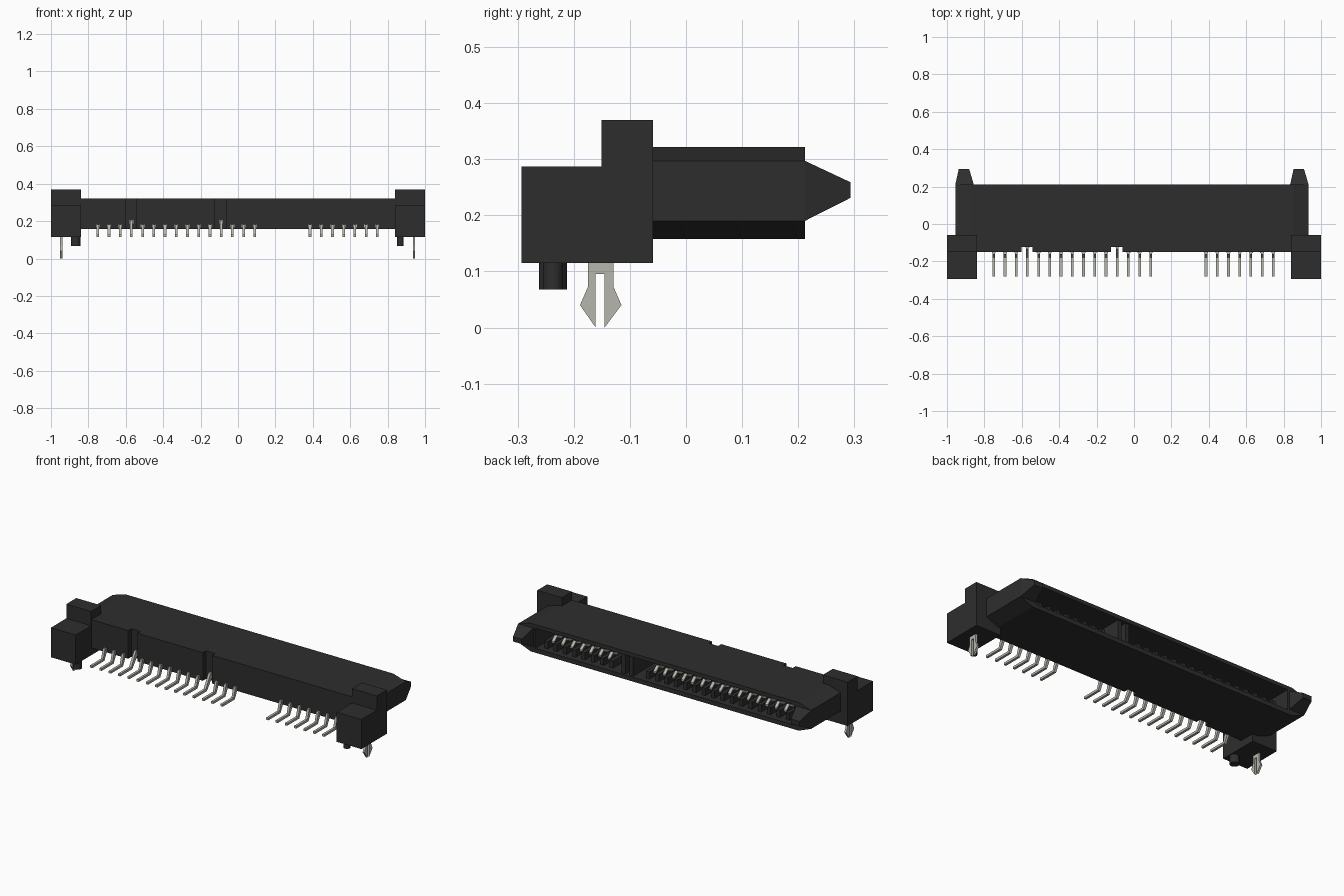
import bpy, bmesh, math
from mathutils import Matrix, Vector

cube = bpy.data.objects.get("Cube")
if cube:
    bpy.data.objects.remove(cube, do_unlink=True)


def material(name, rgb):
    m = bpy.data.materials.new(name)
    m.use_nodes = True
    m.diffuse_color = (*rgb, 1)
    m.node_tree.nodes["Principled BSDF"].inputs["Base Color"].default_value = (*rgb, 1)
    return m


BLACK = material("black plastic", (0.027, 0.027, 0.027))
METAL = material("tin metal", (0.47, 0.47, 0.42))


def finish(bm, name, mat):
    bmesh.ops.recalc_face_normals(bm, faces=bm.faces)
    me = bpy.data.meshes.new(name)
    bm.to_mesh(me)
    bm.free()
    me.materials.append(mat)
    ob = bpy.data.objects.new(name, me)
    bpy.context.collection.objects.link(ob)
    return ob


def add_box(bm, x, y, z):
    size = Matrix.Diagonal((x[1] - x[0], y[1] - y[0], z[1] - z[0], 1))
    mid = Vector(((x[0] + x[1]) / 2, (y[0] + y[1]) / 2, (z[0] + z[1]) / 2))
    bmesh.ops.create_cube(bm, size=1, matrix=Matrix.Translation(mid) @ size)


def boxes(name, mat, items):
    bm = bmesh.new()
    for it in items:
        add_box(bm, *it)
    return finish(bm, name, mat)


def add_prism(bm, pts, axis, a, b):
    """Extrude a closed profile along x (points are y, z) or y (points are x, z)."""
    def place(p, t):
        return (t, p[0], p[1]) if axis == "x" else (p[0], t, p[1])
    face = bm.faces.new([bm.verts.new(place(p, a)) for p in pts])
    ext = bmesh.ops.extrude_face_region(bm, geom=[face])
    off = Vector((b - a, 0, 0) if axis == "x" else (0, b - a, 0))
    bmesh.ops.translate(bm, verts=[v for v in ext["geom"] if isinstance(v, bmesh.types.BMVert)], vec=off)


def prism(name, mat, pts, axis, a, b):
    bm = bmesh.new()
    add_prism(bm, pts, axis, a, b)
    return finish(bm, name, mat)


def cut(ob, cutter):
    mod = ob.modifiers.new("cut", "BOOLEAN")
    mod.operation = "DIFFERENCE"
    mod.solver = "EXACT"
    mod.object = cutter
    cutter.hide_render = True
    bpy.context.view_layer.objects.active = ob
    bpy.ops.object.modifier_apply(modifier=mod.name)
    bpy.data.objects.remove(cutter, do_unlink=True)


XL, XR = -0.955, 0.933              # outer ends of the shroud
ZB, ZT = 0.158, 0.322               # shroud bottom and top
POWER = [-0.75 + 0.06 * i for i in range(15)]
SIGNAL = [0.385 + 0.06 * i for i in range(7)]
PINS = POWER + SIGNAL
NOTCHES = (-0.572, -0.092)

# Rear shroud with sloped ends and an open mouth at the back
shroud = prism("shroud", BLACK, [
    (XL, 0.19), (XL + 0.08, ZB), (XR - 0.08, ZB), (XR, 0.19),
    (XR, 0.297), (XR - 0.08, ZT), (XL + 0.08, ZT), (XL, 0.297)], "y", -0.06, 0.212)
cut(shroud, boxes("mouth_cutter", BLACK, [((-0.845, 0.823), (0.0, 0.3), (0.183, 0.3))]))

# Front wall with two vertical notches
wall = boxes("front_wall", BLACK, [((-0.85, 0.85), (-0.15, -0.06), (ZB, ZT))])
cut(wall, boxes("notch_cutter", BLACK, [
    ((x - 0.03, x + 0.03), (-0.2, -0.122), (0.1, 0.4)) for x in NOTCHES]))

# Key divider inside the mouth and the comb that separates the contacts
boxes("key_divider", BLACK, [((0.2, 0.225), (0.0, 0.2), (0.183, 0.3)),
                             ((0.25, 0.275), (0.0, 0.2), (0.183, 0.3))])
boxes("contact_comb", BLACK, [
    ((x + s * 0.03 - 0.011, x + s * 0.03 + 0.011), (0.0, 0.18), (0.183, 0.225))
    for x in PINS for s in (-1, 1) if s == 1 or x in (POWER[0], SIGNAL[0])])

# Contact blades inside the mouth
bm = bmesh.new()
for x in PINS:
    add_prism(bm, [(-0.01, 0.222), (0.1, 0.222), (0.13, 0.238), (0.16, 0.215),
                   (0.16, 0.225), (0.13, 0.25), (0.1, 0.234), (-0.01, 0.234)],
              "x", x - 0.009, x + 0.009)
finish(bm, "contact_blades", METAL)

# Bent solder tails
bm = bmesh.new()
for x in PINS:
    notched = any(abs(x - n) < 0.01 for n in NOTCHES)
    top, y0 = (0.205, -0.118) if notched else (0.183, -0.146)
    add_prism(bm, [(y0, top), (y0 - 0.016, top), (-0.178, 0.128), (-0.28, 0.128),
                   (-0.28, 0.115), (-0.168, 0.115), (y0, top - 0.025)],
              "x", x - 0.007, x + 0.007)
    add_box(bm, (x - 0.01, x + 0.01), (y0 - 0.008, y0 + 0.012), (top - 0.018, top))
finish(bm, "solder_tails", METAL)

# Tapered guide tips
for side, x0, x1 in (("right", XL, XL + 0.098), ("left", XR - 0.098, XR)):
    bm = bmesh.new()
    rings = []
    for xa, xb, y, za, zb in ((x0, x1, 0.205, 0.19, 0.297), (x0, x1, 0.212, 0.19, 0.297),
                              (x0 + 0.018, x1 - 0.024, 0.293, 0.231, 0.259)):
        rings.append([bm.verts.new(p) for p in ((xa, y, za), (xb, y, za), (xb, y, zb), (xa, y, zb))])
    for a, b in zip(rings, rings[1:]):
        for i in range(4):
            bm.faces.new((a[i], a[(i + 1) % 4], b[(i + 1) % 4], b[i]))
    bm.faces.new(rings[0])
    bm.faces.new(rings[-1])
    finish(bm, side + "_guide_tip", BLACK)

# End blocks, locating pegs and board clips
BLOCK = [(-0.293, 0.115), (-0.059, 0.115), (-0.059, 0.37), (-0.151, 0.37),
         (-0.151, 0.287), (-0.293, 0.287)]
CLIP = [(-0.175, 0.12), (-0.175, 0.072), (-0.189, 0.04), (-0.161, 0.0), (-0.161, 0.095),
        (-0.145, 0.095), (-0.145, 0.0), (-0.115, 0.04), (-0.129, 0.072), (-0.129, 0.12)]
for side, s, peg_r, clip_x in (("right", -1, 0.025, -0.945), ("left", 1, 0.018, 0.941)):
    prism(side + "_end_block", BLACK, BLOCK, "x", s * 0.84, s * 1.0)
    prism(side + "_board_clip", METAL, CLIP, "x", clip_x - 0.006, clip_x + 0.006)
    bm = bmesh.new()
    bmesh.ops.create_cone(bm, cap_ends=True, segments=24, radius1=peg_r, radius2=peg_r, depth=0.055,
                          matrix=Matrix.Translation((s * 0.868, -0.237, 0.0955)))
    peg = finish(bm, side + "_locating_peg", BLACK)
    bpy.ops.object.select_all(action="DESELECT")
    peg.select_set(True)
    bpy.context.view_layer.objects.active = peg
    bpy.ops.object.shade_smooth_by_angle(angle=math.radians(35))
